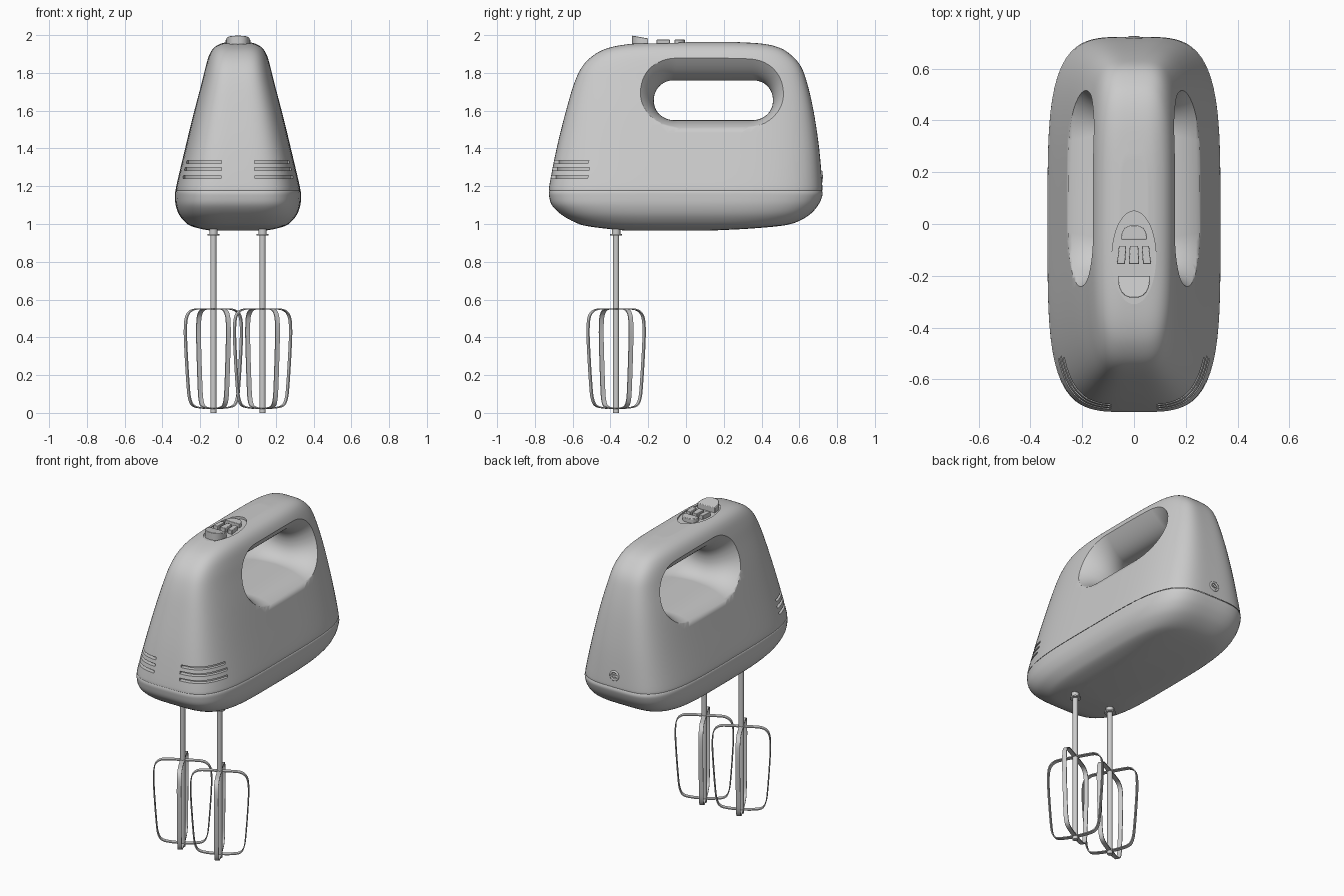
import bpy, bmesh, math
from mathutils import Vector

cube = bpy.data.objects.get("Cube")
if cube:
    bpy.data.objects.remove(cube, do_unlink=True)

grey = bpy.data.materials.new("light_grey")
grey.use_nodes = True
grey.diffuse_color = (0.6, 0.6, 0.6, 1)
grey.node_tree.nodes["Principled BSDF"].inputs["Base Color"].default_value = (0.6, 0.6, 0.6, 1)


def smooth(ob, degrees):
    bpy.ops.object.select_all(action='DESELECT')
    ob.select_set(True)
    bpy.context.view_layer.objects.active = ob
    bpy.ops.object.shade_smooth_by_angle(angle=math.radians(degrees))


def loft(name, rings, loop=False, angle=40):
    """Skin a list of equal rings; cap the ends unless it loops."""
    bm = bmesh.new()
    rows = [[bm.verts.new(p) for p in ring] for ring in rings]
    pairs = list(zip(rows, rows[1:]))
    if loop:
        pairs.append((rows[-1], rows[0]))
    else:
        bm.faces.new(rows[0])
        bm.faces.new(rows[-1])
    for r, s in pairs:
        for i in range(len(r)):
            j = (i + 1) % len(r)
            bm.faces.new((r[i], r[j], s[j], s[i]))
    bmesh.ops.recalc_face_normals(bm, faces=bm.faces)
    mesh = bpy.data.meshes.new(name)
    bm.to_mesh(mesh)
    bm.free()
    mesh.materials.append(grey)
    ob = bpy.data.objects.new(name, mesh)
    bpy.context.collection.objects.link(ob)
    if angle:
        smooth(ob, angle)
    return ob


def section(z, half, front, back, count=112, n=4):
    """Horizontal rounded-rectangle outline."""
    ring = []
    for i in range(count):
        a = math.tau * i / count
        c, s = math.cos(a), math.sin(a)
        r = (abs(c) ** n + abs(s) ** n) ** (-1 / n)
        ring.append(Vector((half * r * c, (front + back) / 2 + (back - front) / 2 * r * s, z)))
    return ring


def spline(keys, steps=5):
    """Catmull-Rom curve through the key points."""
    k = [Vector(p) for p in keys]
    k = [k[0] * 2 - k[1]] + k + [k[-1] * 2 - k[-2]]
    out = []
    for p, q, r, s in zip(k, k[1:], k[2:], k[3:]):
        for i in range(steps):
            t = i / steps
            out.append(0.5 * (2 * q + (r - p) * t + (2 * p - 5 * q + 4 * r - s) * t * t
                              + (3 * q - p - 3 * r + s) * t ** 3))
    return out + [k[-2]]


def cut(ob, cutter):
    mod = ob.modifiers.new("cut", 'BOOLEAN')
    mod.object = cutter
    mod.solver = 'EXACT'
    bpy.context.view_layer.objects.active = ob
    bpy.ops.object.modifier_apply(modifier=mod.name)
    bpy.data.objects.remove(cutter, do_unlink=True)


def cylinder(name, radius, start, end, sides=24):
    a, b = Vector(start), Vector(end)
    turn = (b - a).to_track_quat('Z', 'Y')
    ring = [turn @ Vector((radius * math.cos(math.tau * i / sides),
                           radius * math.sin(math.tau * i / sides), 0)) for i in range(sides)]
    return loft(name, [[a + p for p in ring], [b + p for p in ring]])


# Upper housing: height, half width, front, back
shell = [(1.188, .322, -.718, .716), (1.195, .328, -.725, .722), (1.40, .28, -.685, .705),
         (1.60, .232, -.635, .675), (1.75, .193, -.59, .64), (1.84, .17, -.545, .605),
         (1.90, .15, -.48, .55), (1.935, .125, -.40, .49), (1.955, .09, -.28, .40),
         (1.964, .05, -.12, .25)]
housing = loft("housing", [section(*k) for k in spline(shell)], angle=0)

# Grip opening, flaring outward on both sides
rings = []
for i in range(41):
    x = -.3 + .6 * i / 40
    u = abs(x)
    end = .08 * (u / .21) ** 2.5
    y0, y1 = -.17 - end, .46 + end
    z0, z1 = 1.55 - .05 * (u / .265) ** 4, 1.76 + .12 * (u / .16) ** 2
    rad = .48 * min(z1 - z0, y1 - y0)
    ring = []
    for q, (cy, cz) in enumerate([(y1 - rad, z1 - rad), (y0 + rad, z1 - rad),
                                  (y0 + rad, z0 + rad), (y1 - rad, z0 + rad)]):
        for j in range(13):
            a = math.pi / 2 * (q + j / 12)
            ring.append((x, cy + rad * math.cos(a), cz + rad * math.sin(a)))
    rings.append(ring)
cut(housing, loft("grip_cutter", rings, angle=0))

# Shallow control recess
oval = [(.085 * math.cos(math.tau * i / 48), -.13 + .18 * math.sin(math.tau * i / 48)) for i in range(48)]
cut(housing, loft("recess_cutter", [[(x, y, z) for x, y in oval] for z in (1.95, 2.05)], angle=0))

# Vent slots wrapping the front corners
for z in (1.25, 1.29, 1.328):
    d = z - 1.195
    outline = section(z, .328 - .234 * d, -.725 + .195 * d, .722 - .083 * d, 480)
    for side in (-1, 1):
        path = [p for p in outline if p.x * side > .085 and p.y < -.51]
        rings = [[(p.x * s, p.y * s, p.z + h) for s, h in
                  ((.965, -.008), (1.04, -.008), (1.04, .008), (.965, .008))] for p in path]
        cut(housing, loft("vent_cutter", rings, angle=0))
smooth(housing, 50)
housing.modifiers.new("soft_normals", 'WEIGHTED_NORMAL').keep_sharp = True

# Lower base and the recessed seam
base = [(.966, .15, -.33, .15), (.975, .2, -.42, .33), (.99, .25, -.53, .5), (1.01, .28, -.59, .585),
        (1.05, .312, -.66, .655), (1.10, .33, -.71, .70), (1.15, .334, -.725, .722),
        (1.173, .332, -.724, .721), (1.18, .324, -.718, .715)]
loft("base", [section(*k) for k in spline(base)], angle=50)
loft("seam", [section(z, .314, -.71, .707) for z in (1.17, 1.2)])


# Controls on top
def button(name, outline, low, high, slope=0):
    mid = sum(y for _, y in outline) / len(outline)
    ob = loft(name, [[(x, y, low) for x, y in outline],
                     [(x, y, high + slope * (y - mid)) for x, y in outline]])
    bev = ob.modifiers.new("bevel", 'BEVEL')
    bev.width = .003
    bev.segments = 2
    return ob


def half_round(half, flat, depth):
    arc = [math.pi * i / 20 for i in range(21)]
    return [(half * math.copysign(abs(math.cos(a)) ** .8, math.cos(a)),
             flat + depth * max(math.sin(a), 0) ** .8) for a in arc]


button("speed_lever", half_round(.062, -.2, -.085), 1.935, 1.992, -.18)
button("rear_button", half_round(.05, -.06, .055), 1.94, 1.976)
for side in (-1, 1):
    button("side_button", [(side * x, y) for x, y in
                           ((.035, -.155), (.066, -.155), (.058, -.085), (.03, -.085))], 1.94, 1.976)
button("middle_button", [(-.02, -.155), (.02, -.155), (.016, -.085), (-.016, -.085)], 1.94, 1.976)

# Cord socket at the back
bpy.ops.mesh.primitive_torus_add(major_radius=.026, minor_radius=.007, major_segments=32, minor_segments=10,
                                 location=(0, .717, 1.25), rotation=(math.pi / 2, 0, 0))
socket = bpy.context.object
socket.name = "socket_ring"
socket.data.materials.append(grey)
smooth(socket, 60)
cylinder("socket_bar", .006, (-.022, .72, 1.25), (.022, .72, 1.25), 10)
cylinder("socket_centre", .009, (0, .7, 1.25), (0, .726, 1.25), 16)

# Beaters: shaft, collar and two crossed ribbon loops each
half = spline([(0, .55), (.07, .55), (.125, .545), (.158, .515), (.168, .45), (.165, .34), (.152, .15),
               (.142, .075), (.12, .038), (.07, .026), (0, .022)], 4)
profile = list(half) + [Vector((-p.x, p.y)) for p in half[-2:0:-1]]
for x in (-.13, .13):
    hub = Vector((x, -.37, 0))
    cylinder("beater_shaft", .016, hub, hub + Vector((0, 0, 1)))
    cylinder("beater_collar", .032, hub + Vector((0, 0, .938)), hub + Vector((0, 0, .946)))
    cylinder("beater_sleeve", .022, hub + Vector((0, 0, .946)), hub + Vector((0, 0, .99)))
    for turn in (28, 118):
        a = math.radians(turn)
        along, across = Vector((math.cos(a), math.sin(a), 0)), Vector((-math.sin(a), math.cos(a), 0))
        rings = []
        for i, p in enumerate(profile):
            t = (profile[(i + 1) % len(profile)] - profile[i - 1]).normalized()
            normal = along * t.y - Vector((0, 0, t.x))
            centre = hub + along * p.x + Vector((0, 0, p.y))
            rings.append([centre + across * w * .013 + normal * h * .003
                          for w, h in ((-1, -1), (1, -1), (1, 1), (-1, 1))])
        loft("beater_loop", rings, loop=True)
